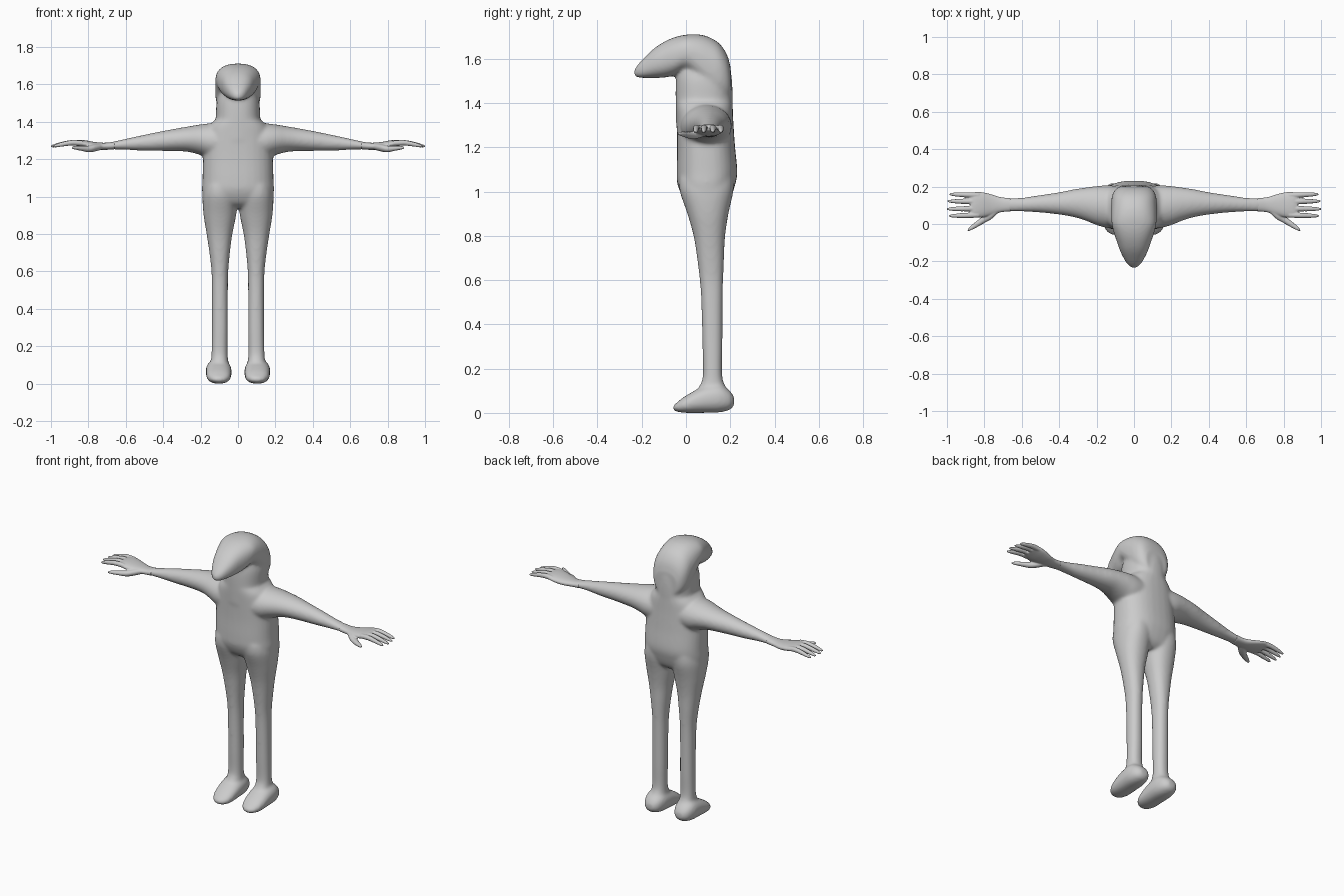
import bpy, bmesh, math
from mathutils import Vector


def catmull(p0, p1, p2, p3, t):
    return [0.5 * (2 * b + (c - a) * t + (2 * a - 5 * b + 4 * c - d) * t * t
                   + (3 * b - a - 3 * c + d) * t ** 3)
            for a, b, c, d in zip(p0, p1, p2, p3)]


def loft(bm, axis, sections, power=2.0, side=1, steps=5, sides=32):
    """Smooth tube along an axis. Section: position, min/max of 1st and 2nd other axis."""
    n = len(sections)
    rows = []
    for i in range(n - 1):
        p = [sections[max(0, min(n - 1, i + k))] for k in (-1, 0, 1, 2)]
        rows += [catmull(*p, s / steps) for s in range(steps)]
    rows.append(sections[-1])
    rings = []
    for t, a0, a1, b0, b1 in rows:
        ring = []
        for k in range(sides):
            ang = 2 * math.pi * k / sides
            c, s = math.cos(ang), math.sin(ang)
            a = (a0 + a1) / 2 + (a1 - a0) / 2 * math.copysign(abs(c) ** (2 / power), c)
            b = (b0 + b1) / 2 + (b1 - b0) / 2 * math.copysign(abs(s) ** (2 / power), s)
            co = [a, b]
            co.insert(axis, t)
            ring.append(bm.verts.new((co[0] * side, co[1], co[2])))
        rings.append(ring)
    for r, q in zip(rings, rings[1:]):
        for k in range(sides):
            j = (k + 1) % sides
            bm.faces.new((r[k], r[j], q[j], q[k]))
    bm.faces.new(rings[0][::-1])
    bm.faces.new(rings[-1])


def finish(bm, name, voxel, smooth):
    """Fuse the overlapping lofts into one smooth skin."""
    bmesh.ops.recalc_face_normals(bm, faces=bm.faces)
    me = bpy.data.meshes.new(name)
    bm.to_mesh(me)
    bm.free()
    ob = bpy.data.objects.new(name, me)
    bpy.context.collection.objects.link(ob)
    m = ob.modifiers.new("fuse", 'REMESH')
    m.mode = 'VOXEL'
    m.voxel_size = voxel
    m.use_smooth_shade = True
    m = ob.modifiers.new("soften", 'SMOOTH')
    m.factor = 0.5
    m.iterations = smooth
    return ob


body = bmesh.new()
# torso
loft(body, 2, [(0.94, -.12, .12, .03, .17), (0.97, -.18, .18, -.01, .2),
               (1.03, -.192, .192, -.038, .222), (1.09, -.19, .19, -.042, .232),
               (1.2, -.187, .187, -.04, .222), (1.3, -.18, .18, -.042, .215),
               (1.37, -.16, .16, -.045, .212), (1.41, -.123, .123, -.046, .21)], 2.4)
# neck, narrowing under the hood of the head
loft(body, 2, [(1.3, -.125, .125, -.045, .21), (1.42, -.119, .119, -.047, .211),
               (1.5, -.115, .115, -.046, .208), (1.55, -.1, .1, -.04, .2),
               (1.6, -.08, .08, -.02, .17)], 2.3)
# head with beak
loft(body, 1, [(-.234, -.012, .012, 1.522, 1.55), (-.21, -.04, .04, 1.514, 1.582),
               (-.15, -.072, .072, 1.513, 1.642), (-.1, -.09, .09, 1.515, 1.676),
               (-.05, -.107, .107, 1.525, 1.698), (0, -.119, .119, 1.545, 1.709),
               (.05, -.122, .122, 1.5, 1.711), (.1, -.122, .122, 1.44, 1.7),
               (.15, -.118, .118, 1.41, 1.67), (.185, -.1, .1, 1.41, 1.62),
               (.202, -.075, .075, 1.42, 1.56)], 2.4)
for side in (1, -1):
    # leg
    loft(body, 2, [(0.04, .045, .155, .05, .2), (0.1, .05, .148, .05, .188),
                   (0.16, .055, .142, .075, .165), (0.3, .054, .14, .074, .165),
                   (0.5, .054, .14, .069, .166), (0.6, .052, .142, .062, .168),
                   (0.7, .043, .153, .05, .172), (0.8, .03, .168, .034, .177),
                   (0.9, .01, .184, .006, .192), (1.0, .0, .19, -.028, .214),
                   (1.06, .01, .18, -.03, .215)], 2.2, side)
    # foot
    loft(body, 1, [(-.058, .085, .12, .012, .032), (-.04, .057, .146, .005, .048),
                   (0, .039, .166, 0, .078), (.08, .034, .172, 0, .12),
                   (.15, .038, .17, .002, .13), (.198, .056, .152, .014, .1),
                   (.218, .08, .126, .035, .07)], 2.3, side)
    # arm
    loft(body, 0, [(.04, -.03, .2, 1.2, 1.39), (.14, -.022, .207, 1.2, 1.392),
                   (.2, -.006, .203, 1.222, 1.386), (.26, .018, .195, 1.238, 1.376),
                   (.32, .036, .186, 1.243, 1.366), (.4, .05, .17, 1.244, 1.351),
                   (.5, .061, .155, 1.245, 1.331), (.6, .066, .141, 1.25, 1.309),
                   (.69, .067, .139, 1.253, 1.289)], 2, side)
finish(body, "body", 0.008, 14)

for side, label in ((1, "left"), (-1, "right")):
    hand = bmesh.new()
    # wrist and palm
    loft(hand, 0, [(.66, .067, .139, 1.252, 1.294), (.71, .063, .143, 1.25, 1.288),
                   (.76, .048, .158, 1.25, 1.291), (.81, .036, .17, 1.258, 1.3),
                   (.85, .034, .171, 1.268, 1.303), (.875, .042, .165, 1.275, 1.298)],
         2.2, side)
    # fingers: root y, tip y, tip x
    for y0, y1, tip in ((.048, .043, .99), (.083, .08, 1.003), (.12, .122, .998), (.154, .159, .988)):
        secs = []
        for f, r, z in ((0, .014, 1.285), (.35, .0145, 1.288), (.7, .012, 1.279),
                        (.92, .008, 1.271), (1, .003, 1.269)):
            y = y0 + (y1 - y0) * f
            secs.append((.83 + (tip - .83) * f, y - r, y + r, z - r, z + r))
        loft(hand, 0, secs, 2, side, 4, 16)
    # thumb
    loft(hand, 0, [(.725, .06, .11, 1.252, 1.284), (.765, .024, .08, 1.241, 1.28),
                   (.8, .005, .05, 1.237, 1.272), (.84, -.018, .017, 1.245, 1.271),
                   (.875, -.035, -.012, 1.252, 1.271), (.89, -.038, -.03, 1.258, 1.266)],
         2, side, 4, 16)
    finish(hand, label + "_hand", 0.004, 4)
